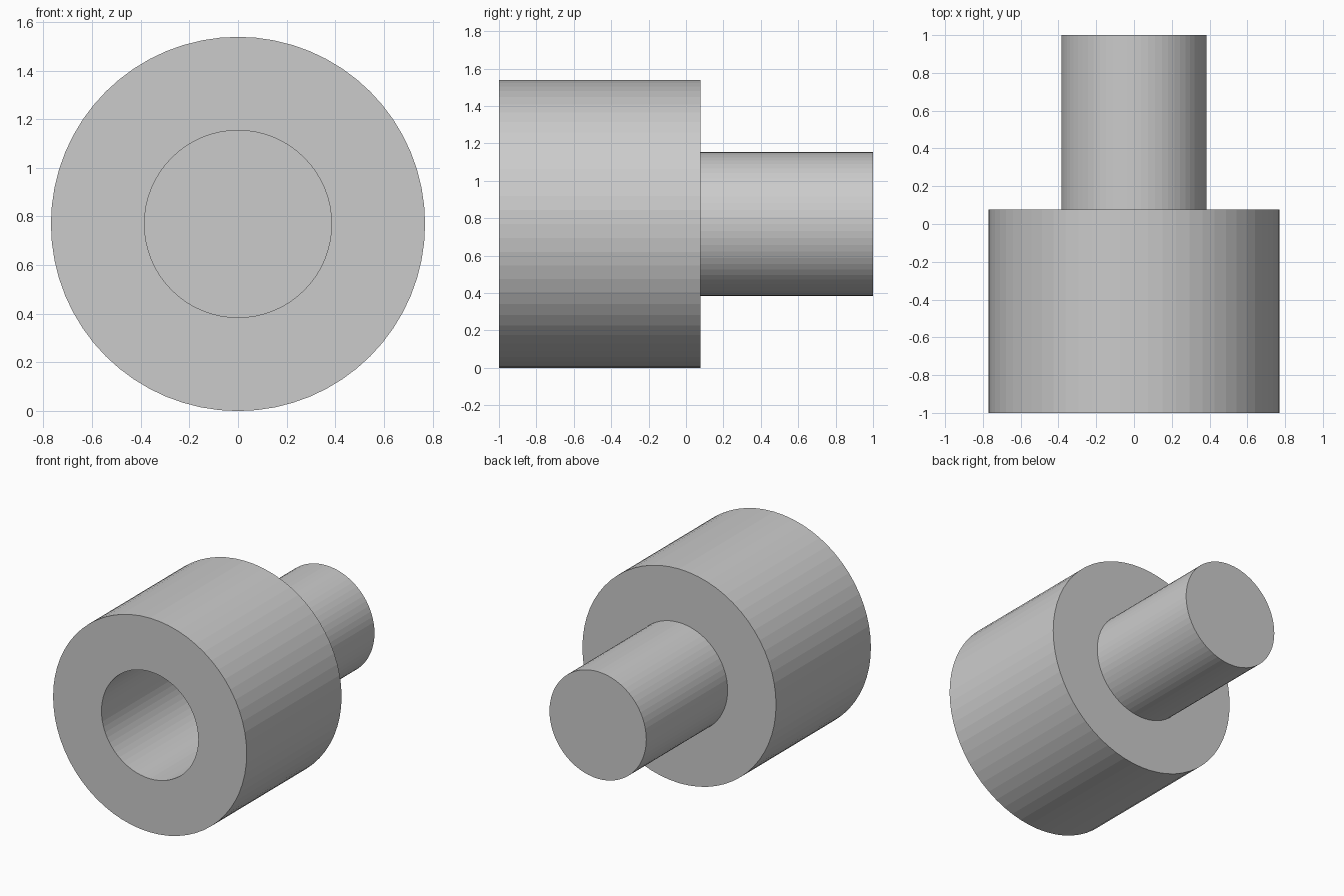
import bpy, bmesh, math

if "Cube" in bpy.data.objects:
    bpy.data.objects.remove(bpy.data.objects["Cube"])

SIDES = 64
U = 1 / 13           # model unit: 26 units long, body radius 10
AXIS_Z = 10 * U

# Half section (radius, y): bore floor, bore, body, shoulder, stub end
profile = [(0, -1), (5, -1), (5, -13), (10, -13), (10, 1), (5, 1), (5, 13), (0, 13)]

bm = bmesh.new()
verts = [bm.verts.new((0, y * U, AXIS_Z - r * U)) for r, y in profile]
edges = [bm.edges.new(pair) for pair in zip(verts, verts[1:])]
bmesh.ops.spin(bm, geom=verts + edges, cent=(0, 0, AXIS_Z), axis=(0, 1, 0),
               angle=math.tau, steps=SIDES, use_duplicate=False)
bmesh.ops.remove_doubles(bm, verts=bm.verts, dist=1e-4)

# Merge the end fans into single flat discs
hubs = [v for v in bm.verts if math.hypot(v.co.x, v.co.z - AXIS_Z) < 1e-4]
bmesh.ops.dissolve_verts(bm, verts=hubs)
bmesh.ops.recalc_face_normals(bm, faces=bm.faces)

# Socketed body with a solid stub
mesh = bpy.data.meshes.new("socketed_peg")
bm.to_mesh(mesh)
bm.free()
peg = bpy.data.objects.new("socketed_peg", mesh)
bpy.context.collection.objects.link(peg)
